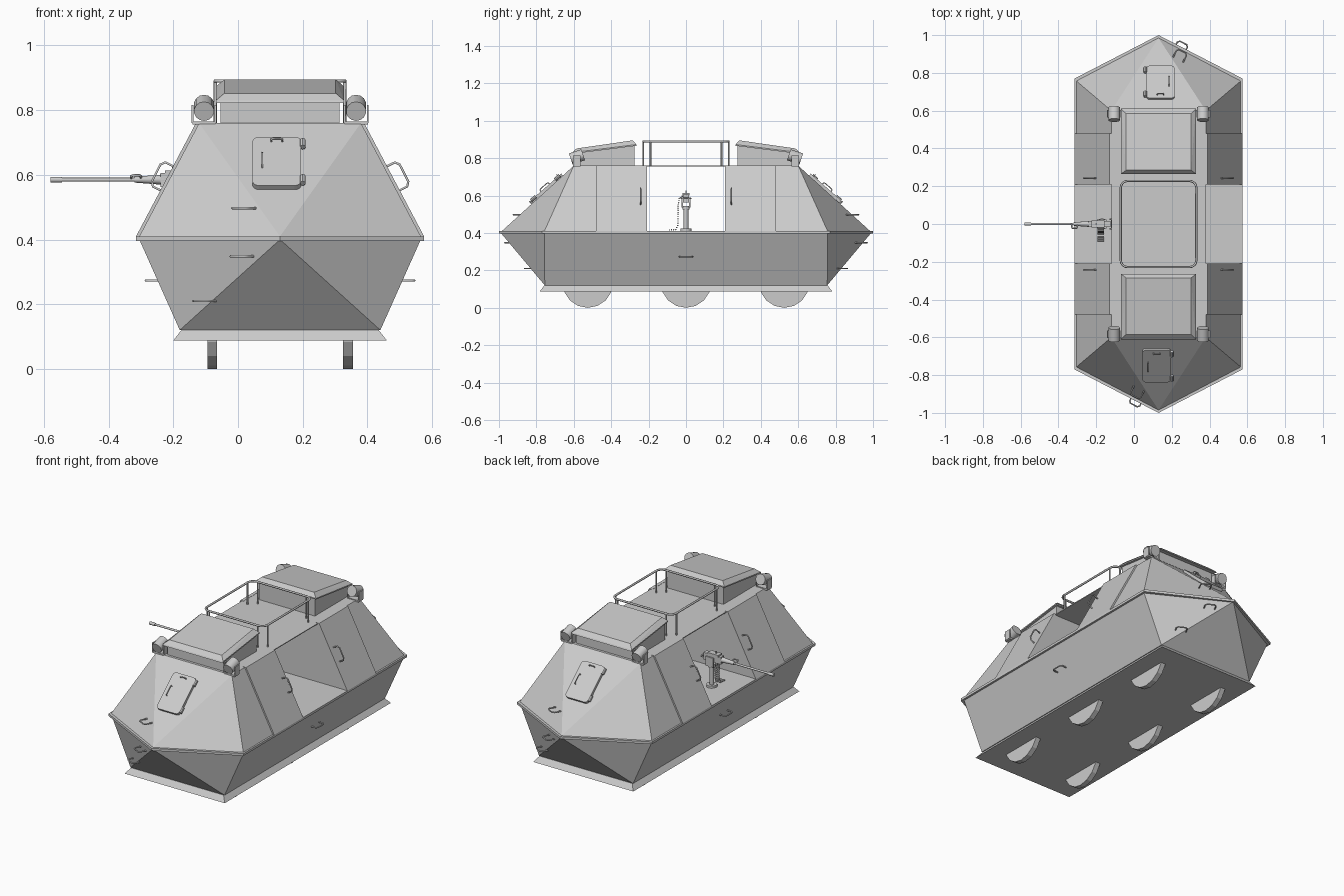
import bpy, bmesh
from math import pi, sin, cos, radians
from mathutils import Matrix, Vector

if "Cube" in bpy.data.objects:
    bpy.data.objects.remove(bpy.data.objects["Cube"])

CENTRE = Matrix.Translation((0.13, 0, 0))          # hull axis sits off the origin
ENDS = [("front", CENTRE), ("rear", CENTRE @ Matrix.Rotation(pi, 4, 'Z'))]


def finish(name, bm, M, smooth=False):
    bmesh.ops.recalc_face_normals(bm, faces=bm.faces)
    me = bpy.data.meshes.new(name)
    bm.to_mesh(me)
    bm.free()
    ob = bpy.data.objects.new(name, me)
    ob.matrix_world = M
    bpy.context.collection.objects.link(ob)
    if smooth:
        bpy.ops.object.select_all(action='DESELECT')
        ob.select_set(True)
        bpy.context.view_layer.objects.active = ob
        bpy.ops.object.shade_smooth_by_angle(angle=radians(35))
    return ob


def hull(name, pts, M=CENTRE):
    bm = bmesh.new()
    for p in pts:
        bm.verts.new(p)
    bmesh.ops.convex_hull(bm, input=bm.verts)
    bmesh.ops.dissolve_limit(bm, angle_limit=0.01, verts=bm.verts, edges=bm.edges)
    return finish(name, bm, M)


def box(name, lo, hi, M=CENTRE):
    return hull(name, [(x, y, z) for x in (lo[0], hi[0]) for y in (lo[1], hi[1])
                       for z in (lo[2], hi[2])], M)


def cyl(name, centre, r, length, axis='Z', M=CENTRE, n=12, r2=None, smooth=True, tilt=0):
    rot = {'X': Matrix.Rotation(pi / 2, 4, 'Y'), 'Y': Matrix.Rotation(pi / 2 + tilt, 4, 'X'),
           'Z': Matrix.Identity(4)}[axis]
    bm = bmesh.new()
    bmesh.ops.create_cone(bm, cap_ends=True, segments=n, radius1=r,
                          radius2=r if r2 is None else r2, depth=length)
    return finish(name, bm, M @ Matrix.Translation(centre) @ rot, smooth)


def tube(name, pts, r, M=CENTRE, cyclic=False):
    cu = bpy.data.curves.new(name, 'CURVE')
    cu.dimensions = '3D'
    cu.bevel_depth, cu.bevel_resolution, cu.use_fill_caps = r, 1, True
    sp = cu.splines.new('POLY')
    sp.points.add(len(pts) - 1)
    for q, p in zip(sp.points, pts):
        q.co = (*p, 1)
    sp.use_cyclic_u = cyclic
    ob = bpy.data.objects.new(name, cu)
    ob.matrix_world = M
    bpy.context.collection.objects.link(ob)


def grip(name, a, b, out, M=CENTRE, r=0.004):
    # bent bar with cut corners standing off a surface
    a, b, o = Vector(a), Vector(b), Vector(out)
    d = (b - a) * 0.15
    tube(name, [a - o * 0.2, a + o * 0.75, a + d + o, b - d + o, b + o * 0.75, b - o * 0.2], r, M)


def rounded(w, h, r, z, n=4):
    return [(sx * (w - r) + r * cos(q * pi / 2 + i * pi / 2 / n),
             sy * (h - r) + r * sin(q * pi / 2 + i * pi / 2 / n), z)
            for q, (sx, sy) in enumerate([(1, 1), (-1, 1), (-1, -1), (1, -1)])
            for i in range(n + 1)]


# Lower hull, belt line and skirt
S = (-1, 1)
lower = [(0, s * 0.99, 0.40) for s in S]
for sx in S:
    for sy in S:
        lower += [(sx * 0.435, sy * 0.757, 0.40), (sx * 0.31, sy * 0.755, 0.12)]
hull("lower_hull", lower)
hull("belt_rim", [(0, s * 1.0, z) for s in S for z in (0.396, 0.41)] +
     [(sx * 0.445, sy * 0.77, z) for sx in S for sy in S for z in (0.396, 0.41)])
hull("skirt", [(sx * w, sy * l, z) for sx in S for sy in S
               for w, l, z in ((0.305, 0.757, 0.12), (0.33, 0.782, 0.088))])

# Wheels
for x in (-0.21, 0.21):
    for y in (-0.525, 0, 0.525):
        cyl("wheel", (x, y, 0.135), 0.135, 0.03, 'X', n=16, smooth=False)

# Roof over the open middle
box("roof_plate", (-0.25, -0.215, 0.755), (0.25, 0.215, 0.76))

slope = Vector((0, 0.4, 0.35)).normalized()
normal = Vector((0, -0.35, 0.4)).normalized()
hatch_frame = Matrix(((1, 0, 0, -0.01), (0, slope.y, normal.y, -0.745),
                      (0, slope.z, normal.z, 0.633), (0, 0, 0, 1)))

for end, M in ENDS:
    # Faceted cabin
    hull(end + "_cabin", [(0, -0.985, 0.41)] + [(s * w, y, z) for s in S for w, y, z in (
        (0.435, -0.757, 0.41), (0.25, -0.6, 0.76), (0.435, -0.21, 0.41), (0.25, -0.21, 0.76))], M)

    # Sliding doors with grips
    for s in S:
        hull(end + "_door", [(s * (w + o), y, z) for y in (-0.48, -0.208) for o in (-0.01, 0.01)
                             for w, z in ((0.435, 0.41), (0.249, 0.762))], M)
        grip(end + "_door_grip", (s * 0.365, -0.243, 0.55), (s * 0.327, -0.243, 0.625),
             (s * 0.037, 0, 0.018), M)

    # Cupola with tilted, chamfered lid
    hull(end + "_cupola", [(s * 0.184, y, z) for s in S for y, z in (
        (-0.585, 0.755), (-0.585, 0.827), (-0.275, 0.755), (-0.275, 0.867))], M)
    hull(end + "_cupola_lid", [(s * w, y, z) for s in S for w, y, z in (
        (0.198, -0.612, 0.822), (0.198, -0.608, 0.83), (0.172, -0.585, 0.852),
        (0.198, -0.265, 0.866), (0.198, -0.265, 0.873), (0.172, -0.285, 0.895))], M)

    # Headlamps in forked brackets
    for s in S:
        x = s * 0.235
        cyl(end + "_lamp", (x, -0.583, 0.807), 0.031, 0.07, 'Y', M, 14, tilt=radians(18))
        for o in S:
            box(end + "_lamp_bracket", (x + o * 0.036 - 0.003, -0.603, 0.76),
                (x + o * 0.036 + 0.003, -0.563, 0.815), M)
        box(end + "_lamp_base", (x - 0.036, -0.603, 0.755), (x + 0.036, -0.563, 0.765), M)

    # Escape hatch with hinges and handles
    H = M @ hatch_frame
    hull(end + "_hatch", rounded(0.075, 0.114, 0.02, -0.005) + rounded(0.075, 0.114, 0.02, 0.012), H)
    for u in (-0.085, 0.085):
        cyl(end + "_hatch_hinge", (0.08, u, 0.01), 0.009, 0.034, 'Y', H, 8)
    grip(end + "_hatch_pull", (-0.045, -0.03, 0.01), (-0.045, 0.03, 0.01), (0, 0, 0.014), H, 0.003)
    grip(end + "_hatch_pull", (-0.017, 0.093, 0.01), (0.017, 0.093, 0.01), (0, 0, 0.014), H, 0.003)

    # Climbing steps on the nose and on the hull side
    for a, z in (((-0.08, -0.89), 0.497), ((-0.085, -0.935), 0.348), ((-0.20, -0.83), 0.21)):
        grip(end + "_nose_step", (a[0], a[1], z), (a[0] - 0.053, a[1] + 0.027, z),
             (-0.019, -0.037, 0), M)
    grip(end + "_side_step", (0.377, -0.035, 0.273), (0.377, 0.035, 0.273), (0.038, 0, 0), M)

# Roof railing
tube("railing", rounded(0.2, 0.228, 0.035, 0.89), 0.006, cyclic=True)
for sx in S:
    for sy in S:
        for x, y in ((0.2, 0.19), (0.16, 0.228)):
            tube("railing_leg", [(sx * x, sy * y, 0.757), (sx * x, sy * y, 0.89)], 0.005)

# Machine gun on its pedestal, left side (world coordinates)
W = Matrix.Identity(4)
GX = -0.17
cyl("gun_base", (GX, 0, 0.416), 0.03, 0.014, M=W)
cyl("gun_post", (GX, 0, 0.475), 0.013, 0.12, M=W)
cyl("gun_collar", (GX, 0, 0.535), 0.02, 0.02, M=W)
for s in S:
    box("gun_cradle", (GX - 0.025, s * 0.02 - 0.004, 0.535), (GX + 0.025, s * 0.02 + 0.004, 0.59), W)
box("gun_receiver", (-0.24, -0.015, 0.562), (-0.125, 0.015, 0.605), W)
box("gun_feed_cover", (-0.225, -0.018, 0.6), (-0.155, 0.018, 0.613), W)
cyl("gun_jacket", (-0.275, 0, 0.585), 0.009, 0.09, 'X', W, r2=0.016)
cyl("gun_barrel", (-0.41, 0, 0.585), 0.006, 0.3, 'X', W)
cyl("gun_muzzle", (-0.562, 0, 0.585), 0.009, 0.036, 'X', W)
grip("gun_carry_handle", (-0.33, 0, 0.588), (-0.30, 0, 0.588), (0, -0.022, 0.01), W, 0.004)
grip("gun_spade_grips", (-0.128, -0.025, 0.585), (-0.128, 0.025, 0.585), (0.012, 0, 0), W, 0.005)
tube("gun_sight", [(-0.2, 0, 0.61), (-0.2, 0, 0.626)], 0.004, W)

# Ammunition belt hanging to the floor
path = [(-0.02, 0.595), (-0.036, 0.585), (-0.042, 0.55), (-0.042, 0.5), (-0.044, 0.44),
        (-0.055, 0.418), (-0.1, 0.415)]
for (y0, z0), (y1, z1) in zip(path, path[1:]):
    n = max(1, round(((y1 - y0) ** 2 + (z1 - z0) ** 2) ** 0.5 / 0.011))
    for i in range(n):
        t = i / n
        cyl("gun_round", (GX - 0.005, y0 + (y1 - y0) * t, z0 + (z1 - z0) * t),
            0.004, 0.034, 'X', W, 6, smooth=False)
